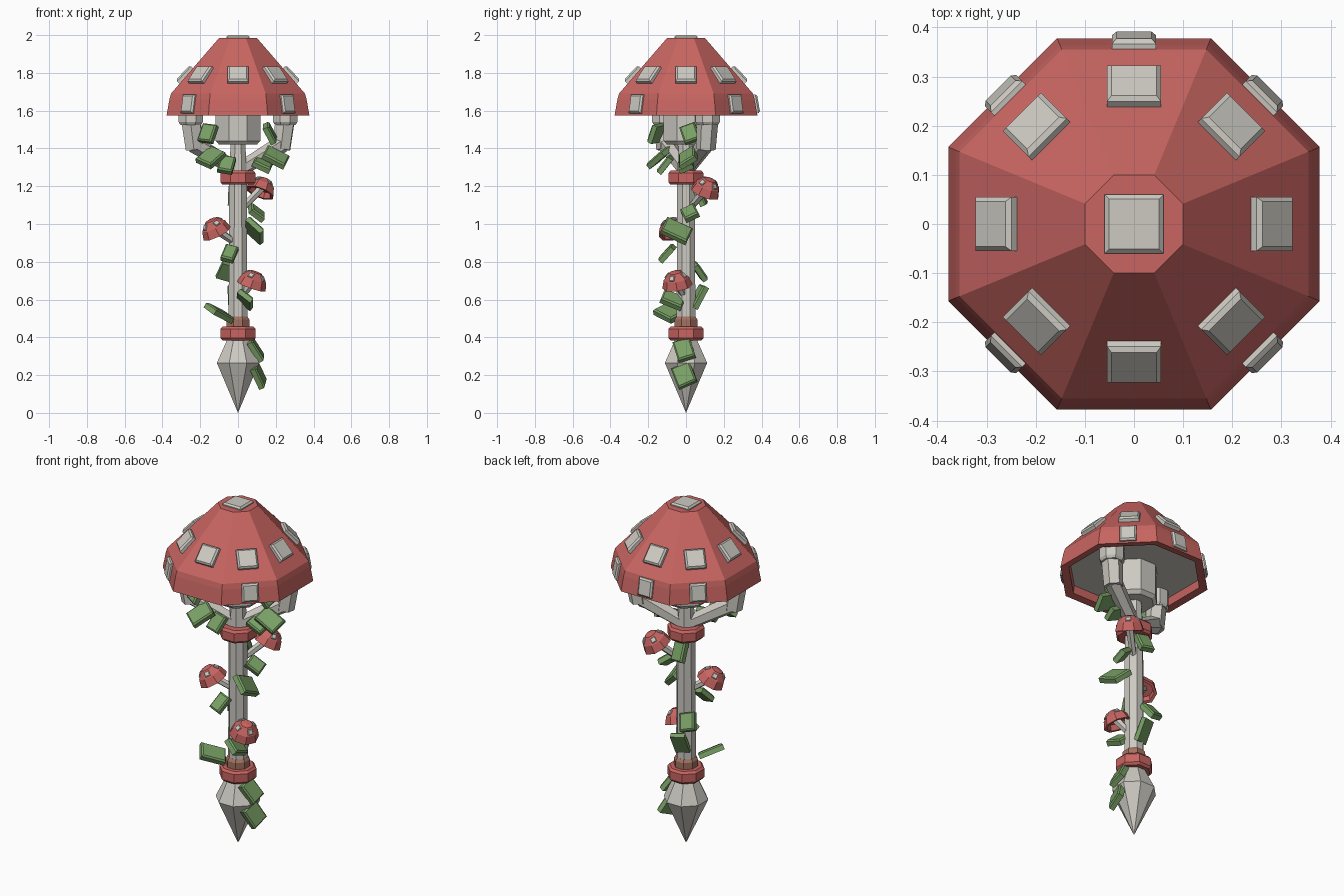
import bpy, bmesh
from math import pi, cos, sin, radians
from mathutils import Vector, Matrix

cube = bpy.data.objects.get("Cube")
if cube:
    bpy.data.objects.remove(cube, do_unlink=True)


def material(name, rgb):
    m = bpy.data.materials.new(name)
    m.use_nodes = True
    m.diffuse_color = (*rgb, 1)
    m.node_tree.nodes["Principled BSDF"].inputs["Base Color"].default_value = (*rgb, 1)
    return m


RED = material("cap red", (0.58, 0.13, 0.12))
GREY = material("pale grey", (0.61, 0.59, 0.54))
GREEN = material("leaf green", (0.19, 0.35, 0.13))
BROWN = material("band brown", (0.37, 0.17, 0.12))


def add_object(name, bm, mats, matrix=Matrix()):
    bmesh.ops.recalc_face_normals(bm, faces=bm.faces)
    mesh = bpy.data.meshes.new(name)
    bm.to_mesh(mesh)
    bm.free()
    for m in mats:
        mesh.materials.append(m)
    obj = bpy.data.objects.new(name, mesh)
    obj.matrix_world = matrix
    bpy.context.collection.objects.link(obj)
    return obj


def lathe(name, profile, mats, matrix=Matrix(), sides=8, second_from=None):
    """Turn (apothem, height) points; bands from second_from use the second material."""
    bm = bmesh.new()
    rings = []
    for r, z in profile:
        if r == 0:
            rings.append([bm.verts.new((0, 0, z))] * sides)
        else:
            r /= cos(pi / sides)
            angles = [(i + 0.5) * 2 * pi / sides for i in range(sides)]
            rings.append([bm.verts.new((r * cos(a), r * sin(a), z)) for a in angles])
    for band, (low, high) in enumerate(zip(rings, rings[1:])):
        for i in range(sides):
            j = (i + 1) % sides
            corners = list(dict.fromkeys((low[i], low[j], high[j], high[i])))
            face = bm.faces.new(corners)
            if second_from is not None and band >= second_from:
                face.material_index = 1
    return add_object(name, bm, mats, matrix)


def block(name, size, mat, matrix, bevel):
    """Box with chamfered edges around its upper face only."""
    bm = bmesh.new()
    bmesh.ops.create_cube(bm, size=1)
    bmesh.ops.scale(bm, vec=size, verts=bm.verts)
    rim = [e for e in bm.edges if all(v.co.z > 0 for v in e.verts)]
    bmesh.ops.bevel(bm, geom=rim, offset=bevel, segments=1, affect='EDGES')
    return add_object(name, bm, [mat], matrix)


def aim(point, direction):
    rot = Vector(direction).to_track_quat('Z', 'Y').to_matrix().to_4x4()
    return Matrix.Translation(point) @ rot


def rod(name, start, end, r0, r1, sides=6):
    start, end = Vector(start), Vector(end)
    length = (end - start).length
    lathe(name, [(0, 0), (r0, 0), (r1, length), (0, length)], [GREY],
          aim(start, end - start), sides)


# Shaft, pointed foot and collars
lathe("pointed_foot", [(0, 0), (0.112, 0.265), (0.052, 0.4), (0, 0.4)], [GREY])
lathe("shaft", [(0, 0.38), (0.05, 0.38), (0.047, 1.25), (0.038, 1.45), (0, 1.45)], [GREY])
lathe("brown_band", [(0, 0.44), (0.06, 0.44), (0.06, 0.495), (0.05, 0.51), (0, 0.51)], [BROWN])
for name, z in (("lower_collar", 0.42), ("upper_collar", 1.245)):
    lathe(name, [(0, z - 0.037), (0.082, z - 0.037), (0.093, z - 0.024), (0.093, z + 0.024),
                 (0.082, z + 0.037), (0, z + 0.037)], [RED])

# Large cap with a grey underside
lathe("cap", [(0, 1.985), (0.1, 1.985), (0.355, 1.69), (0.363, 1.66), (0.378, 1.575),
              (0.335, 1.58), (0.33, 1.625), (0, 1.625)], [RED, GREY], second_from=6)
lathe("cap_core", [(0, 1.42), (0.1, 1.42), (0.118, 1.44), (0.118, 1.64), (0, 1.64)], [GREY])


# Cap spots
def spot(name, azimuth, radius, z, tilt, size, thick):
    m = (Matrix.Rotation(azimuth, 4, 'Z') @ Matrix.Translation((radius, 0, z))
         @ Matrix.Rotation(tilt, 4, 'Y'))
    block(name, (size[0], size[1], thick), GREY, m, 0.009)


spot("top_spot", 0, 0, 1.985, 0, (0.12, 0.12), 0.03)
for i in range(8):
    spot("upper_spot", i * pi / 4, 0.277, 1.787, radians(47), (0.108, 0.11), 0.042)
for degrees in (45, 90, 135, 225, 315):
    spot("rim_spot", radians(degrees), 0.367, 1.635, radians(80), (0.1, 0.09), 0.035)

# Two bent arms holding the cap
for s in (1, -1):
    elbow = (0.235 * s, 0.105 * s, 1.425)
    rod("arm", (0.02 * s, 0.01 * s, 1.295), elbow, 0.034, 0.042)
    rod("arm_post", (0.23 * s, 0.105 * s, 1.395), (0.25 * s, 0.115 * s, 1.56), 0.045, 0.05)
    lathe("arm_head", [(0, -0.045), (0.055, -0.045), (0.064, -0.03), (0.064, 0.06), (0, 0.06)],
          [GREY], Matrix.Translation((0.25 * s, 0.115 * s, 1.57)))

# Small mushrooms: rim centre, axis, foot of stem
mushrooms = [((0.115, 0.1, 1.165), (0.35, 0.35, 0.9), (0.02, 0.02, 1.08)),
             ((-0.11, -0.065, 0.95), (-0.45, -0.25, 0.9), (0, 0, 0.89)),
             ((0.07, -0.045, 0.67), (0.32, -0.15, 0.9), (0.01, 0, 0.6))]
for centre, axis, foot in mushrooms:
    frame = aim(centre, axis)
    rod("small_stem", foot, frame @ Vector((0, 0, 0.03)), 0.016, 0.02)
    lathe("small_cap", [(0, 0.085), (0.03, 0.08), (0.062, 0.045), (0.075, 0), (0.06, 0),
                        (0.05, 0.03), (0, 0.03)], [RED], frame)
    for i in range(4):
        turn = Matrix.Rotation(i * pi / 2, 4, 'Z')
        place = frame @ turn @ Matrix.Translation((0.048, 0, 0.062)) @ Matrix.Rotation(radians(47), 4, 'Y')
        block("small_spot", (0.028, 0.028, 0.012), GREY, place, 0.003)

# Leaves: position, azimuth, pitch, twist, roll, length, width (angles in degrees)
leaves = [
    ((-0.16, -0.16, 1.48), 225, 65, -15, 0, 0.1, 0.085),
    ((0.17, 0.02, 1.48), 5, 65, 15, 15, 0.1, 0.085),
    ((-0.145, -0.14, 1.355), 225, 32, -25, 0, 0.13, 0.1),
    ((-0.06, -0.11, 1.315), 250, 50, -15, 0, 0.1, 0.08),
    ((0.2, 0.01, 1.355), 0, 27, 35, 0, 0.13, 0.1),
    ((0.13, 0, 1.315), 0, 25, 25, 0, 0.1, 0.08),
    ((-0.01, 0.075, 1.15), 95, 65, 15, 0, 0.11, 0.08),
    ((0.1, 0.02, 1.06), 10, 40, 25, 10, 0.09, 0.08),
    ((0.09, -0.05, 0.965), 90, 25, 45, 0, 0.15, 0.11),
    ((-0.045, -0.1, 0.845), 245, 45, -20, 0, 0.1, 0.07),
    ((-0.06, 0.07, 0.75), 125, 50, 25, 0, 0.1, 0.085),
    ((0.04, -0.07, 0.6), 90, 22, 40, 0, 0.12, 0.09),
    ((-0.01, 0.065, 0.615), 95, -62, 15, 0, 0.13, 0.08),
    ((-0.1, -0.09, 0.53), 225, -20, -25, 0, 0.14, 0.1),
    ((0.095, -0.01, 0.335), 0, 60, 10, 15, 0.12, 0.095),
    ((0.11, -0.01, 0.2), 0, 70, 15, 20, 0.12, 0.105)]
for place, azimuth, pitch, twist, roll, length, width in leaves:
    m = Matrix.Translation(place)
    for angle, axis in ((azimuth, 'Z'), (pitch, 'Y'), (twist, 'X'), (roll, 'Z')):
        m = m @ Matrix.Rotation(radians(angle), 4, axis)
    block("leaf", (length, width, 0.035), GREEN, m, 0.008)
